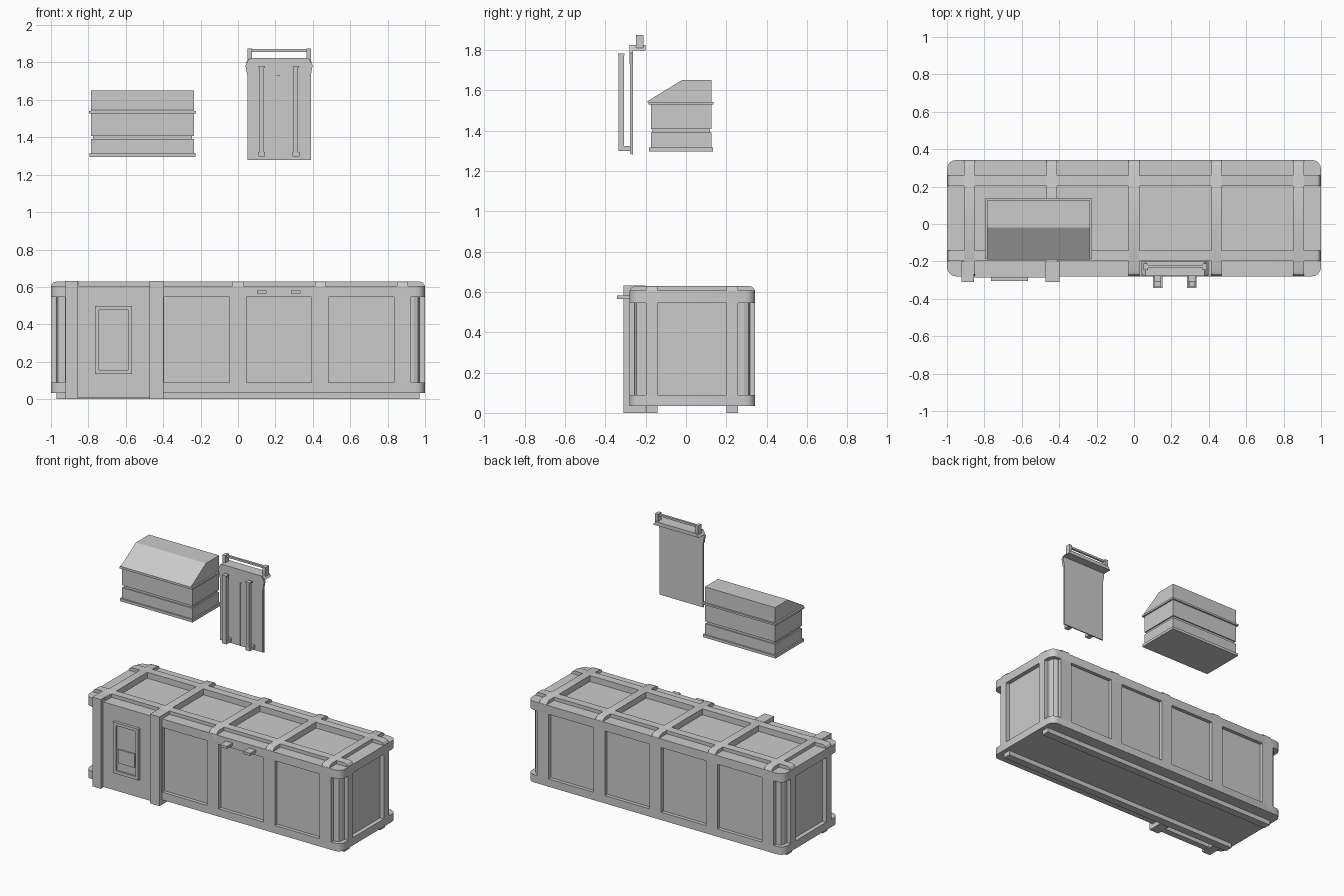
import bpy, bmesh, math

if "Cube" in bpy.data.objects:
    bpy.data.objects.remove(bpy.data.objects["Cube"])

Y0, Y1 = -0.28, 0.343          # front and back faces of the container


def finish(bm, name, smooth=False):
    bmesh.ops.recalc_face_normals(bm, faces=bm.faces)
    me = bpy.data.meshes.new(name)
    bm.to_mesh(me)
    bm.free()
    ob = bpy.data.objects.new(name, me)
    bpy.context.collection.objects.link(ob)
    if smooth:
        bpy.ops.object.select_all(action='DESELECT')
        ob.select_set(True)
        bpy.context.view_layer.objects.active = ob
        bpy.ops.object.shade_smooth_by_angle(angle=math.radians(28))
    return ob


def prism(name, pts, axis, a, b, smooth=False):
    """Extrude a 2D profile along an axis from a to b."""
    place = {'x': lambda p, t: (t, p[0], p[1]),
             'y': lambda p, t: (p[0], t, p[1]),
             'z': lambda p, t: (p[0], p[1], t)}[axis]
    bm = bmesh.new()
    lo = [bm.verts.new(place(p, a)) for p in pts]
    hi = [bm.verts.new(place(p, b)) for p in pts]
    bm.faces.new(lo)
    bm.faces.new(hi)
    n = len(pts)
    for i in range(n):
        j = (i + 1) % n
        bm.faces.new((lo[i], lo[j], hi[j], hi[i]))
    return finish(bm, name, smooth)


def box(name, x0, x1, y0, y1, z0, z1):
    return prism(name, [(x0, y0), (x1, y0), (x1, y1), (x0, y1)], 'z', z0, z1)


def rounded(x0, x1, y0, y1, r, n=4):
    pts = []
    for cx, cy, q in ((x1 - r, y1 - r, 0), (x0 + r, y1 - r, 1),
                      (x0 + r, y0 + r, 2), (x1 - r, y0 + r, 3)):
        for i in range(n + 1):
            t = (q + i / n) * math.pi / 2
            pts.append((cx + r * math.cos(t), cy + r * math.sin(t)))
    return pts


def ring(name, outer, inner, z0, z1, smooth=False):
    bm = bmesh.new()
    loops = [[bm.verts.new((x, y, z)) for x, y in pts]
             for pts, z in ((outer, z0), (outer, z1), (inner, z1), (inner, z0))]
    n = len(outer)
    for k in range(4):
        p, q = loops[k], loops[(k + 1) % 4]
        for i in range(n):
            j = (i + 1) % n
            bm.faces.new((p[i], p[j], q[j], q[i]))
    return finish(bm, name, smooth)


def strap_profile(a, b):
    """Flat strap whose outer ends roll over the rail."""
    left = [(a, 0.565), (a, 0.60), (a + .004, .613), (a + .013, .624), (a + .03, .63)]
    return left + [(a + b - u, v) for u, v in reversed(left)]


# Container core and edge rails
prism("container_core", rounded(-0.97, 0.97, -0.255, 0.318, 0.03, 2), 'z', 0.035, 0.588)
outline = rounded(-1, 1, Y0, Y1, 0.05)
prism("bottom_rail", outline, 'z', 0.033, 0.088, True)
ring("top_rail", outline, rounded(-0.9, 0.9, -0.18, 0.243, 0.005), 0.545, 0.606, True)

# Side frame uprights and roof straps across the width
for i, x in enumerate((-0.88, -0.44, 0, 0.44, 0.88)):
    box(f"side_upright_{i}", x - .046, x + .045, Y0, Y1, 0.06, 0.57)
    prism(f"roof_strap_{i}", strap_profile(Y0, Y1), 'x', x - .029, x + .029, True)

# End frame uprights, long roof straps and ground skids
for i, y in enumerate((-0.17, 0.23)):
    box(f"end_upright_{i}", -1, 1, y - .028, y + .028, 0.06, 0.57)
    prism(f"long_strap_{i}", strap_profile(-1, 1), 'y', y - .028, y + .028, True)
    box(f"skid_{i}", -0.97, 0.97, y - .028, y + .028, 0, 0.04)

# Front equipment bay: posts and flat panel
for i, (a, b) in enumerate(((-0.922, -0.856), (-0.472, -0.397))):
    box(f"bay_post_{i}", a, b, -0.31, -0.20, 0, 0.631)
box("bay_panel", -0.86, -0.47, -0.286, -0.24, 0.005, 0.606)

# Control box with raised rim, recessed face and small screen
rim_out = [(-0.765, .135), (-0.567, .135), (-0.567, .497), (-0.765, .497)]
rim_in = [(-0.742, .157), (-0.588, .157), (-0.588, .476), (-0.742, .476)]
rim = ring("control_rim", rim_out, rim_in, 0.27, 0.306)
for v in rim.data.vertices:
    x, z, d = v.co
    v.co = (x, -d, z)
rim.data.flip_normals()
box("control_face", -0.745, -0.585, -0.293, -0.28, 0.155, 0.478)
box("control_screen", -0.727, -0.6, -0.301, -0.28, 0.213, 0.31)

# Door hooks on the front rail
for i, x in enumerate((0.127, 0.309)):
    box(f"door_hook_{i}", x - .026, x + .026, -0.343, -0.26, 0.564, 0.582)

# Floating cargo hatch: stacked body, flanges and sloped lid
box("hatch_base_flange", -0.795, -0.227, -0.184, 0.135, 1.296, 1.315)
box("hatch_lower_body", -0.785, -0.236, -0.174, 0.126, 1.31, 1.39)
box("hatch_groove", -0.776, -0.245, -0.165, 0.118, 1.38, 1.42)
box("hatch_upper_body", -0.785, -0.236, -0.174, 0.126, 1.407, 1.535)
box("hatch_rim", -0.797, -0.225, -0.186, 0.137, 1.528, 1.541)
prism("hatch_lid", [(-0.19, 1.538), (0.126, 1.538), (0.126, 1.65), (-0.02, 1.65), (-0.19, 1.546)],
      'x', -0.785, -0.236)

# Floating door: backing sheet, two raised leaves and header
box("door_sheet", 0.05, 0.389, -0.27, -0.262, 1.28, 1.74)
for i, (a, b) in enumerate(((0.054, 0.208), (0.224, 0.385))):
    box(f"door_leaf_{i}", a, b, -0.277, -0.265, 1.285, 1.73)
prism("door_header", [(0.05, 1.73), (0.389, 1.73), (0.399, 1.785), (0.378, 1.823),
                      (0.061, 1.823), (0.04, 1.785)], 'y', -0.279, -0.262)
prism("door_ledge", [(0.04, 1.797), (0.399, 1.797), (0.378, 1.823), (0.061, 1.823)],
      'y', -0.27, -0.2)

# Carry handle on top of the door
for i, x in enumerate((0.064, 0.377)):
    box(f"handle_post_{i}", x - .012, x + .012, -0.247, -0.21, 1.80, 1.874)
box("handle_bar", 0.064, 0.377, -0.235, -0.22, 1.857, 1.871)

# Vertical guide bars standing off the door, with caps and foot brackets
for i, x in enumerate((0.127, 0.31)):
    box(f"guide_bar_{i}", x - .012, x + .012, -0.335, -0.307, 1.30, 1.78)
    box(f"guide_cap_{i}", x - .017, x + .017, -0.337, -0.305, 1.772, 1.782)
    box(f"guide_foot_{i}", x - .018, x + .018, -0.335, -0.27, 1.298, 1.322)
